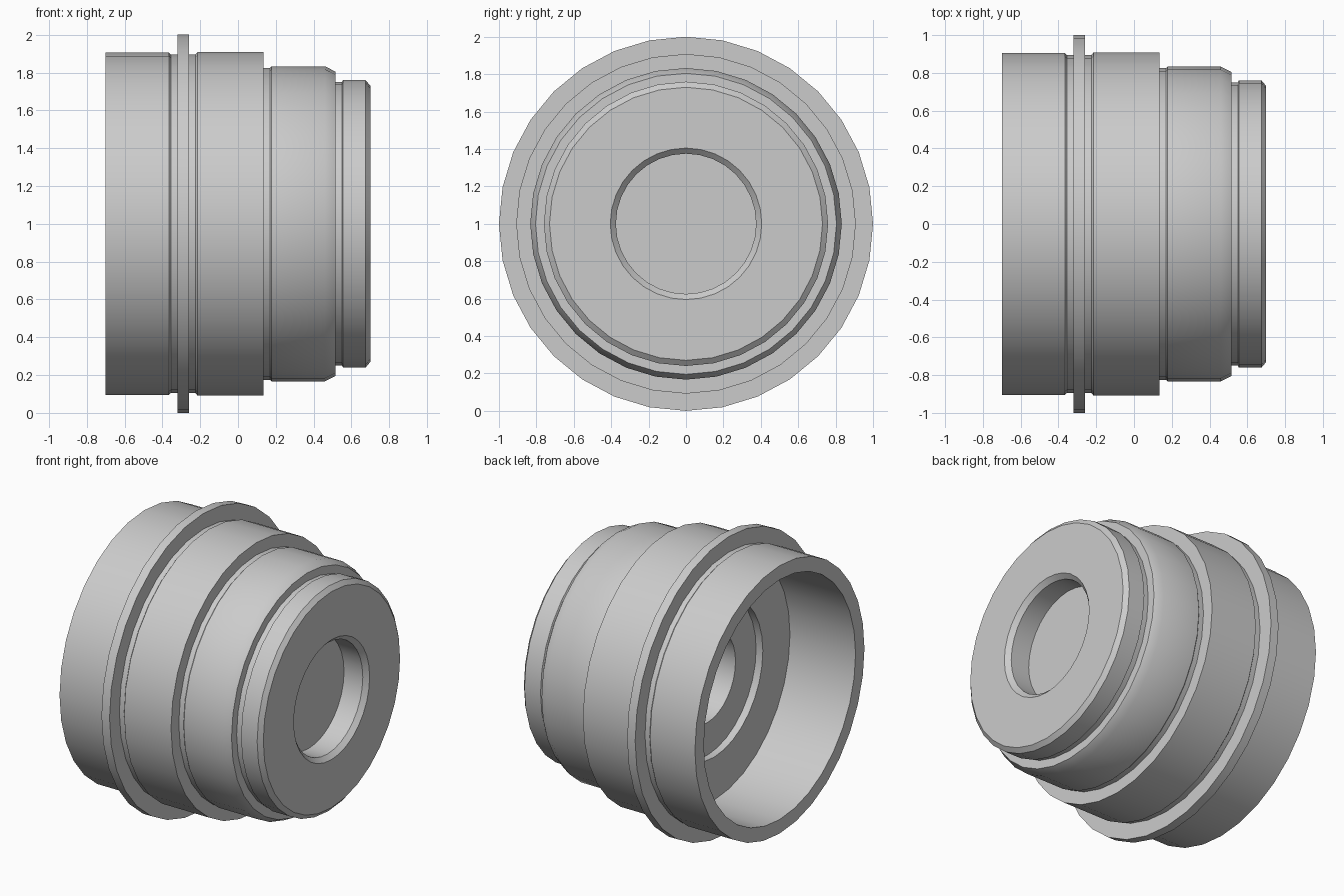
import bpy, bmesh, math
from mathutils import Matrix, Vector

cube = bpy.data.objects.get("Cube")
if cube:
    bpy.data.objects.remove(cube, do_unlink=True)

SEGMENTS = 32

metal = bpy.data.materials.new("grey_metal")
metal.use_nodes = True
metal.diffuse_color = (0.6, 0.6, 0.6, 1)
metal.node_tree.nodes["Principled BSDF"].inputs["Base Color"].default_value = (0.6, 0.6, 0.6, 1)


def lathe(name, profile, closed=False):
    """Revolve (x, radius) points around the horizontal axis at z = 1."""
    bm = bmesh.new()
    verts = [bm.verts.new((x, 0, r)) for x, r in profile]
    pairs = list(zip(verts, verts[1:]))
    if closed:
        pairs.append((verts[-1], verts[0]))
    edges = [bm.edges.new(p) for p in pairs]
    bmesh.ops.spin(bm, geom=verts + edges, cent=(0, 0, 0), axis=(1, 0, 0),
                   angle=math.tau, steps=SEGMENTS, use_duplicate=False)
    bmesh.ops.remove_doubles(bm, verts=bm.verts, dist=0.0005)
    bmesh.ops.recalc_face_normals(bm, faces=bm.faces)
    bmesh.ops.translate(bm, verts=bm.verts, vec=(0, 0, 1))
    mesh = bpy.data.meshes.new(name)
    bm.to_mesh(mesh)
    bm.free()
    mesh.materials.append(metal)
    obj = bpy.data.objects.new(name, mesh)
    bpy.context.collection.objects.link(obj)
    bpy.ops.object.select_all(action='DESELECT')
    obj.select_set(True)
    bpy.context.view_layer.objects.active = obj
    bpy.ops.object.shade_smooth_by_angle(angle=math.radians(30))
    return obj


# Stepped outside of the housing, from the open end to the narrow end
outside = [
    (-0.70, 0.905), (-0.365, 0.905), (-0.355, 0.895),
    (-0.225, 0.895), (-0.215, 0.908), (0.135, 0.908),
    (0.135, 0.825), (0.17, 0.825), (0.178, 0.833),
    (0.46, 0.833), (0.515, 0.805), (0.515, 0.75),
    (0.55, 0.75), (0.555, 0.76), (0.675, 0.76), (0.70, 0.73),
]
# Chamfered shallow pocket in the narrow end
pocket = [(0.70, 0.405), (0.67, 0.375), (0.53, 0.375), (0.53, 0)]
# Deep cavity with a shallow recess and a central bore
cavity = [
    (0.45, 0), (0.45, 0.30), (-0.16, 0.30), (-0.16, 0.52),
    (-0.21, 0.52), (-0.21, 0.81), (-0.70, 0.81),
]
lathe("housing", outside + pocket)
lathe("cavity_lining", cavity + [outside[0]])

# Raised flange ring
lathe("flange", [(-0.32, 0.88), (-0.32, 1.0), (-0.26, 1.0), (-0.26, 0.88)], closed=True)

# Turn the lining inward so that it faces the open end
lining = bpy.data.objects["cavity_lining"]
lining.data.flip_normals()
